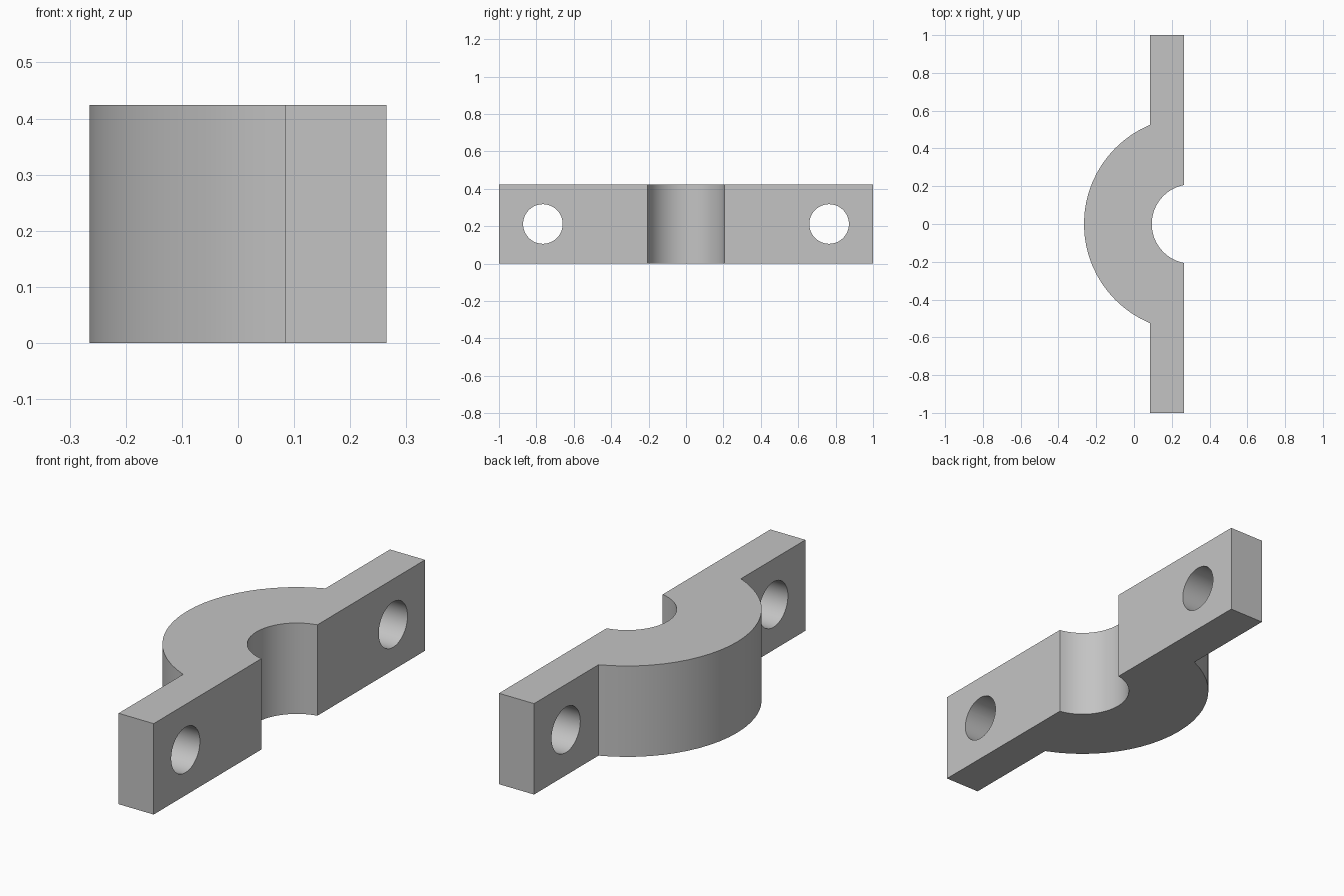
import bpy
import bmesh
from math import acos, cos, sin, pi

cube = bpy.data.objects.get("Cube")
if cube:
    bpy.data.objects.remove(cube, do_unlink=True)

HEIGHT = 0.424
FACE_X, STEP_X = 0.265, 0.084      # mating face and back of the lugs
CENTRE_X = 0.304                   # axis of the bore and outer curve
OUTER_R, BORE_R = 0.569, 0.21
HOLE_Y, HOLE_R = 0.765, 0.106

metal = bpy.data.materials.new("plain grey")
metal.use_nodes = True
grey = (0.55, 0.55, 0.55, 1)
metal.diffuse_color = grey
metal.node_tree.nodes["Principled BSDF"].inputs["Base Color"].default_value = grey


def arc(radius, edge_x, steps):
    """Arc bulging to -x, from its +y end to its -y end, cut off at edge_x."""
    half = acos((CENTRE_X - edge_x) / radius)
    angles = [half - 2 * half * i / steps for i in range(steps + 1)]
    return [(CENTRE_X - radius * cos(a), radius * sin(a)) for a in angles]


def extrude_outline(name, outline):
    """Solid with the given plan outline, standing on the ground."""
    bm = bmesh.new()
    face = bm.faces.new([bm.verts.new((x, y, 0)) for x, y in outline])
    top = bmesh.ops.extrude_face_region(bm, geom=[face])["geom"]
    bmesh.ops.translate(bm, vec=(0, 0, HEIGHT),
                        verts=[v for v in top if isinstance(v, bmesh.types.BMVert)])
    bmesh.ops.recalc_face_normals(bm, faces=bm.faces)
    mesh = bpy.data.meshes.new(name)
    bm.to_mesh(mesh)
    bm.free()
    mesh.materials.append(metal)
    obj = bpy.data.objects.new(name, mesh)
    bpy.context.collection.objects.link(obj)
    return obj


# Clamp body: two lugs joined by a curved saddle around a bore
outline = [(FACE_X, 1), (STEP_X, 1)]
outline += arc(OUTER_R, STEP_X, 24)
outline += [(STEP_X, -1), (FACE_X, -1)]
outline += reversed(arc(BORE_R, FACE_X, 24))
clamp = extrude_outline("clamp_half", outline)

# Bolt holes through the lugs
cutters = []
for side in (-1, 1):
    bpy.ops.mesh.primitive_cylinder_add(
        vertices=48, radius=HOLE_R, depth=0.5,
        location=((FACE_X + STEP_X) / 2, side * HOLE_Y, HEIGHT / 2),
        rotation=(0, pi / 2, 0))
    cutter = bpy.context.object
    cutter.name = "bolt_hole_cutter"
    cutter.hide_render = True
    cutter.data.materials.append(metal)
    cutters.append(cutter)

bpy.ops.object.select_all(action="DESELECT")
clamp.select_set(True)
bpy.context.view_layer.objects.active = clamp
for cutter in cutters:
    mod = clamp.modifiers.new("bolt_hole", "BOOLEAN")
    mod.operation = "DIFFERENCE"
    mod.solver = "EXACT"
    mod.object = cutter
    bpy.ops.object.modifier_apply(modifier=mod.name)
for cutter in cutters:
    bpy.data.objects.remove(cutter, do_unlink=True)

# Smooth curved walls, crisp corners
bpy.ops.object.shade_smooth_by_angle(angle=pi / 6)
